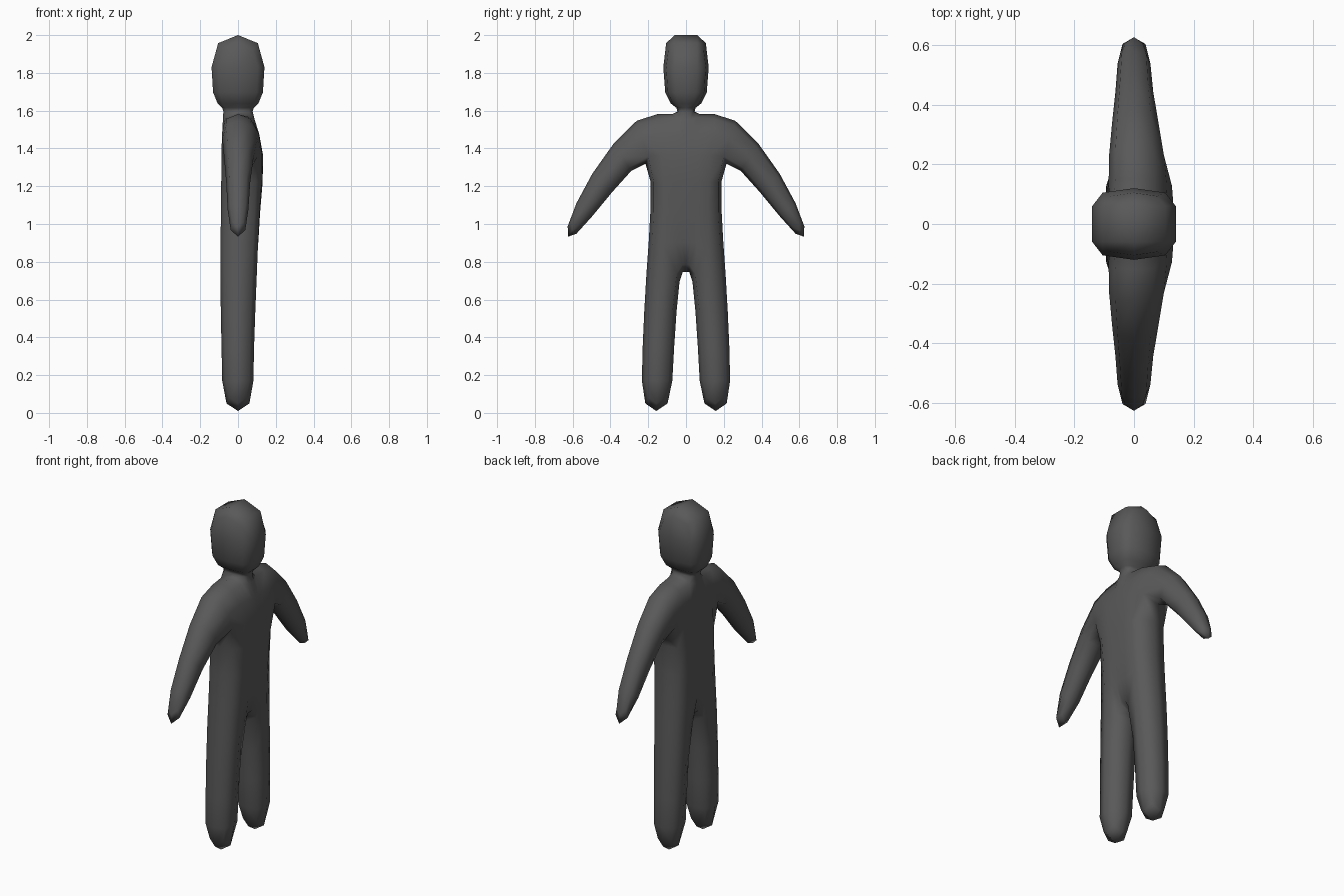
import bpy, bmesh

if "Cube" in bpy.data.objects:
    bpy.data.objects.remove(bpy.data.objects["Cube"])

# Half-body cage: name -> (y, z, front x, back x); the figure's chest faces +x
P = {
    # head
    "c_top": (0, 2.0, .14, -.14), "h_top": (.12, 2.0, .14, -.14),
    "c_chin": (0, 1.66, .14, -.14), "h_chin": (.12, 1.66, .14, -.14),
    # neck
    "c_neck": (0, 1.615, .075, -.075), "neck": (.04, 1.615, .075, -.075),
    "c_base": (0, 1.575, .08, -.08), "base": (.05, 1.575, .08, -.08),
    # torso
    "c_chest": (0, 1.375, .145, -.085), "chest": (.06, 1.375, .145, -.085),
    "c_waist": (0, 1.06, .115, -.09), "waist": (.05, 1.06, .115, -.09),
    "c_crotch": (0, .745, .10, -.095), "crotch": (.035, .745, .10, -.095),
    "shoulder": (.255, 1.588, .08, -.085), "armpit": (.19, 1.387, .13, -.09),
    "side": (.185, 1.06, .11, -.09), "hip": (.21, .745, .10, -.095),
    # arm
    "elbow_out": (.51, 1.265, .06, -.06), "elbow_in": (.39, 1.175, .06, -.06),
    "hand_out": (.65, .955, .05, -.05), "hand_in": (.60, .91, .05, -.05),
    # leg
    "knee_in": (.065, .33, .083, -.087), "knee_out": (.232, .33, .083, -.087),
    "foot_in": (.08, .01, .08, -.08), "foot_out": (.235, .01, .08, -.08),
}

# Cells, counter-clockwise seen from the chest side
CELLS = [
    "c_chin h_chin h_top c_top", "c_neck neck h_chin c_chin",
    "c_base base neck c_neck", "c_chest chest base c_base",
    "c_waist waist chest c_chest", "c_crotch crotch waist c_waist",
    "chest armpit shoulder base", "waist side armpit chest",
    "crotch hip side waist", "armpit elbow_in elbow_out shoulder",
    "elbow_in hand_in hand_out elbow_out",
    "knee_in knee_out hip crotch", "foot_in foot_out knee_out knee_in",
]
cells = [c.split() for c in CELLS]

bm = bmesh.new()
front = {n: bm.verts.new((xf, y, z)) for n, (y, z, xf, xb) in P.items()}
back = {n: bm.verts.new((xb, y, z)) for n, (y, z, xf, xb) in P.items()}
edges = set()
for c in cells:
    bm.faces.new([front[n] for n in c])
    bm.faces.new([back[n] for n in reversed(c)])
    edges.update(zip(c, c[1:] + c[:1]))

# Close the outline between front and back, leaving the mirror seam open
for a, b in sorted(edges):
    if (b, a) not in edges and not (P[a][0] == 0 and P[b][0] == 0):
        bm.faces.new([front[b], front[a], back[a], back[b]])
for f in bm.faces:
    f.smooth = True

mesh = bpy.data.meshes.new("human_figure")
bm.to_mesh(mesh)
bm.free()
body = bpy.data.objects.new("human_figure", mesh)
bpy.context.collection.objects.link(body)

# Mirror to the other half, then round the cage once
mir = body.modifiers.new("mirror", 'MIRROR')
mir.use_axis = (False, True, False)
mir.use_clip = True
sub = body.modifiers.new("round", 'SUBSURF')
sub.levels = sub.render_levels = 1
sub.use_limit_surface = False

# Dark grey skin
mat = bpy.data.materials.new("dark_grey")
mat.diffuse_color = (.1, .1, .1, 1)
mat.use_nodes = True
mat.node_tree.nodes["Principled BSDF"].inputs["Base Color"].default_value = mat.diffuse_color
mesh.materials.append(mat)
